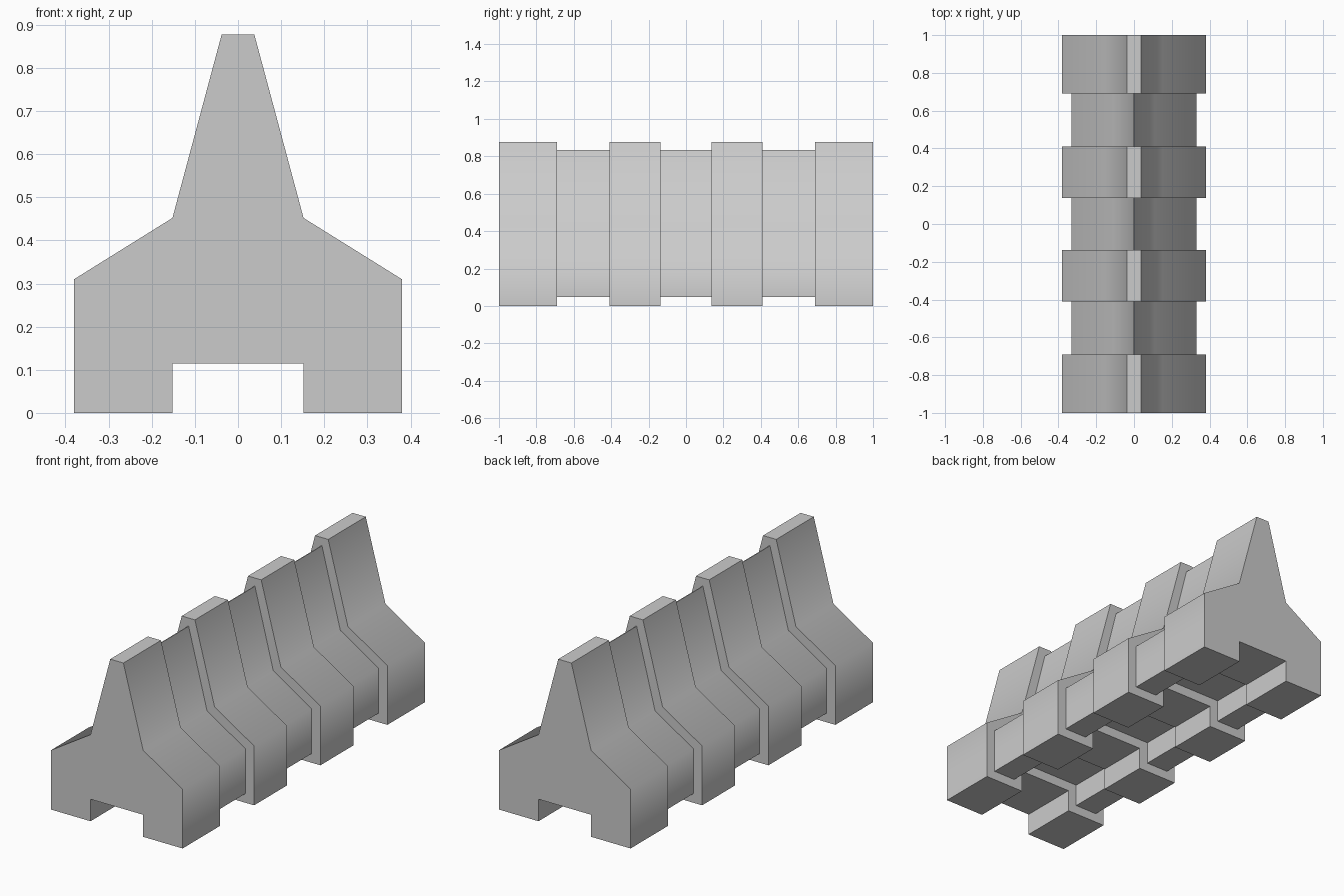
import bpy, bmesh
from math import radians

if "Cube" in bpy.data.objects:
    bpy.data.objects.remove(bpy.data.objects["Cube"])

# Right half of the cross-sections (x, z), from the underside notch up to the crest
RIB = [(0.152, 0.115), (0.152, 0.0), (0.38, 0.0), (0.38, 0.31), (0.152, 0.452), (0.038, 0.877)]
RECESS = [(0.202, 0.165), (0.202, 0.048), (0.33, 0.048), (0.33, 0.282), (0.108, 0.421), (0.002, 0.834)]

# Stations along the length where ribs and recesses meet
STATIONS = [-1.0, -0.69, -0.41, -0.137, 0.137, 0.41, 0.69, 1.0]


def add_ring(bm, half, y):
    outline = half + [(-x, z) for x, z in reversed(half)]
    return [bm.verts.new((x, y, z)) for x, z in outline]


# Barrier body: alternating ribs and recesses in one closed skin
bm = bmesh.new()
rings = []
for i, (y0, y1) in enumerate(zip(STATIONS, STATIONS[1:])):
    half = RECESS if i % 2 else RIB
    rings += [add_ring(bm, half, y0), add_ring(bm, half, y1)]

for a, b in zip(rings, rings[1:]):
    n = len(a)
    for k in range(n):
        m = (k + 1) % n
        bm.faces.new((a[k], a[m], b[m], b[k]))

# End caps
bm.faces.new(rings[0])
bm.faces.new(rings[-1])
bmesh.ops.recalc_face_normals(bm, faces=bm.faces[:])

mesh = bpy.data.meshes.new("ribbed_barrier")
bm.to_mesh(mesh)
bm.free()
barrier = bpy.data.objects.new("ribbed_barrier", mesh)
bpy.context.collection.objects.link(barrier)

# Soft shading over the shoulders, crisp steps and ends
bpy.context.view_layer.objects.active = barrier
barrier.select_set(True)
bpy.ops.object.shade_smooth_by_angle(angle=radians(62))
